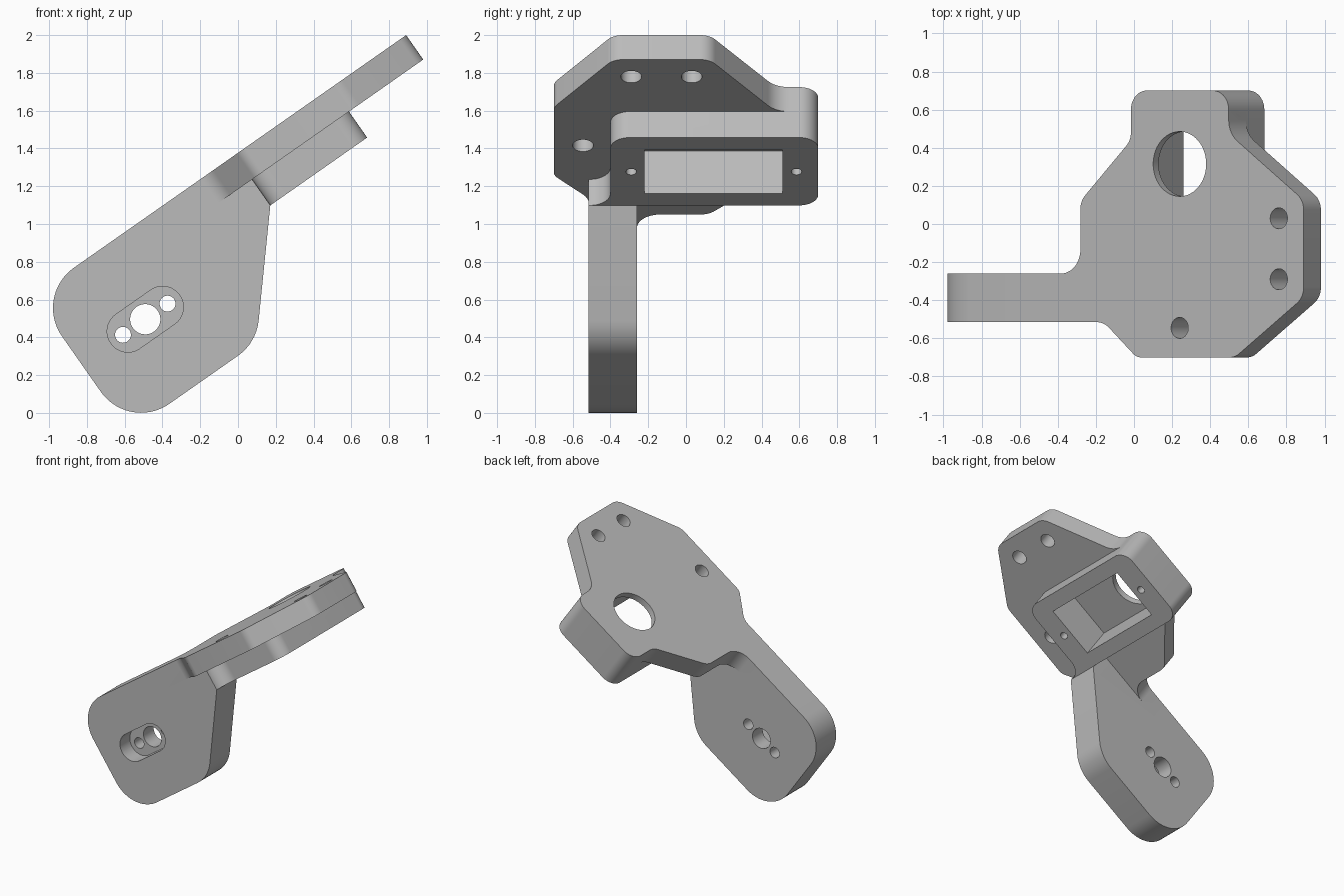
import bpy, bmesh, math
from mathutils import Matrix, Vector

old = bpy.data.objects.get("Cube")
if old:
    bpy.data.objects.remove(old, do_unlink=True)

grey = bpy.data.materials.new("plain grey")
grey.use_nodes = True
GREY = (0.5, 0.5, 0.5, 1)
grey.diffuse_color = GREY
grey.node_tree.nodes["Principled BSDF"].inputs["Base Color"].default_value = GREY


def rounded(corners):
    """Outline from (a, b, radius) corners, each corner replaced by an arc."""
    out = []
    for i, (a, b, r) in enumerate(corners):
        p = Vector((a, b))
        if r == 0:
            out.append(p)
            continue
        d0 = (Vector(corners[i - 1][:2]) - p).normalized()
        d1 = (Vector(corners[(i + 1) % len(corners)][:2]) - p).normalized()
        half = d0.angle(d1) / 2
        mid = p + (d0 + d1).normalized() * (r / math.sin(half))
        start = p + d0 * (r / math.tan(half)) - mid
        end = p + d1 * (r / math.tan(half)) - mid
        sweep = math.atan2(start.cross(end), start.dot(end))
        steps = max(4, round(abs(sweep) / math.radians(6)))
        for k in range(steps + 1):
            out.append(mid + Matrix.Rotation(sweep * k / steps, 2) @ start)
    return [p for i, p in enumerate(out) if (p - out[i - 1]).length > 1e-5]


def circle(a, b, r, n=48):
    return [Vector((a + r * math.cos(k * math.tau / n), b + r * math.sin(k * math.tau / n)))
            for k in range(n)]


def box_outline(a0, a1, b0, b1, r=0):
    return rounded([(a0, b0, r), (a1, b0, r), (a1, b1, r), (a0, b1, r)])


def prism(name, outline, lo, hi, along="Z"):
    """Extrude an outline along Z (plate normal) or Y (arm thickness)."""
    def place(p, t):
        return (p.x, p.y, t) if along == "Z" else (p.x, t, p.y)
    bm = bmesh.new()
    face = bm.faces.new([bm.verts.new(place(p, lo)) for p in outline])
    top = bmesh.ops.extrude_face_region(bm, geom=[face])["geom"]
    shift = Vector((0, 0, hi - lo)) if along == "Z" else Vector((0, hi - lo, 0))
    bmesh.ops.translate(bm, vec=shift, verts=[g for g in top if isinstance(g, bmesh.types.BMVert)])
    bmesh.ops.recalc_face_normals(bm, faces=bm.faces)
    mesh = bpy.data.meshes.new(name)
    bm.to_mesh(mesh)
    bm.free()
    mesh.materials.append(grey)
    obj = bpy.data.objects.new(name, mesh)
    bpy.context.collection.objects.link(obj)
    return obj


def combine(target, other, operation):
    bpy.context.view_layer.objects.active = target
    mod = target.modifiers.new(operation.lower(), "BOOLEAN")
    mod.operation, mod.solver, mod.object = operation, "EXACT", other
    bpy.ops.object.modifier_apply(modifier=mod.name)
    bpy.data.objects.remove(other, do_unlink=True)


# Built flat: X runs up the slope, Z is the plate normal, top face at Z = 0
PLATE, BLOCK = -0.158, -0.326
FRONT, BACK = -0.515, -0.26
LOW, HIGH, SIDE = -1.106, -0.48, 0.7

# Angular mounting plate
bracket = prism("mounting_bracket", rounded([
    (-1.7, FRONT, 0), (-1.28, FRONT, 0.12), (-1.07, -SIDE, 0.08), (-0.44, -SIDE, 0.1),
    (0, -0.385, 0.1), (0, 0.125, 0.1), (HIGH, 0.475, 0.14), (HIGH, SIDE, 0.1),
    (LOW, SIDE, 0.1), (LOW, 0.44, 0.1), (-1.43, 0.12, 0.1), (-1.43, BACK, 0.125),
    (-1.7, BACK, 0)]), PLATE, 0)

# Hanging arm with big rounded corners
arm = prism("hanging_arm", rounded([
    (-2.407, 0, 0.26), (-2.407, -0.88, 0.26), (-1.584, -0.88, 0.26),
    (LOW, BLOCK, 0), (LOW, 0, 0)]), FRONT, BACK, "Y")
combine(bracket, arm, "UNION")

# Block under the plate, blended into the arm
block = prism("socket_block", rounded([
    (-1.18, FRONT, 0), (LOW, FRONT, 0), (LOW, -0.4, 0.11), (HIGH, -0.4, 0.1),
    (HIGH, SIDE, 0.1), (LOW, SIDE, 0.1), (LOW, BACK, 0), (-1.18, BACK, 0)]), BLOCK, -0.08)
combine(bracket, block, "UNION")

# Rectangular pocket, round window and screw holes of the block and plate
cutters = [prism("pocket", box_outline(-0.997, -0.596, -0.22, 0.51), -0.5, -0.05),
           prism("window", circle(-0.794, 0.315, 0.17), -0.2, 0.2)]
for y in (-0.29, 0.585):
    cutters.append(prism("block_screw_hole", circle(-0.796, y, 0.028), -0.5, -0.12))
for x, y in ((-0.159, 0.03), (-0.159, -0.29), (-0.794, -0.545)):
    cutters.append(prism("plate_hole", circle(x, y, 0.055), -0.3, 0.2))

# Slotted recess and three holes in the arm
CX, CZ = -1.994, -0.44
cutters.append(prism("slot", box_outline(CX - 0.222, CX + 0.222, CZ - 0.11, CZ + 0.11, 0.1099),
                     -0.8, FRONT + 0.125, "Y"))
for dx, r in ((-0.144, 0.042), (0, 0.08), (0.144, 0.042)):
    cutters.append(prism("arm_hole", circle(CX + dx, CZ, r), -0.7, 0, "Y"))
for cutter in cutters:
    combine(bracket, cutter, "DIFFERENCE")

# Tilt into place
bracket.data.transform(Matrix.Translation((0.89, 0, 2)) @ Matrix.Rotation(math.radians(-35), 4, "Y"))
bpy.ops.object.select_all(action="DESELECT")
bracket.select_set(True)
bpy.context.view_layer.objects.active = bracket
bpy.ops.object.shade_smooth_by_angle(angle=math.radians(30))
